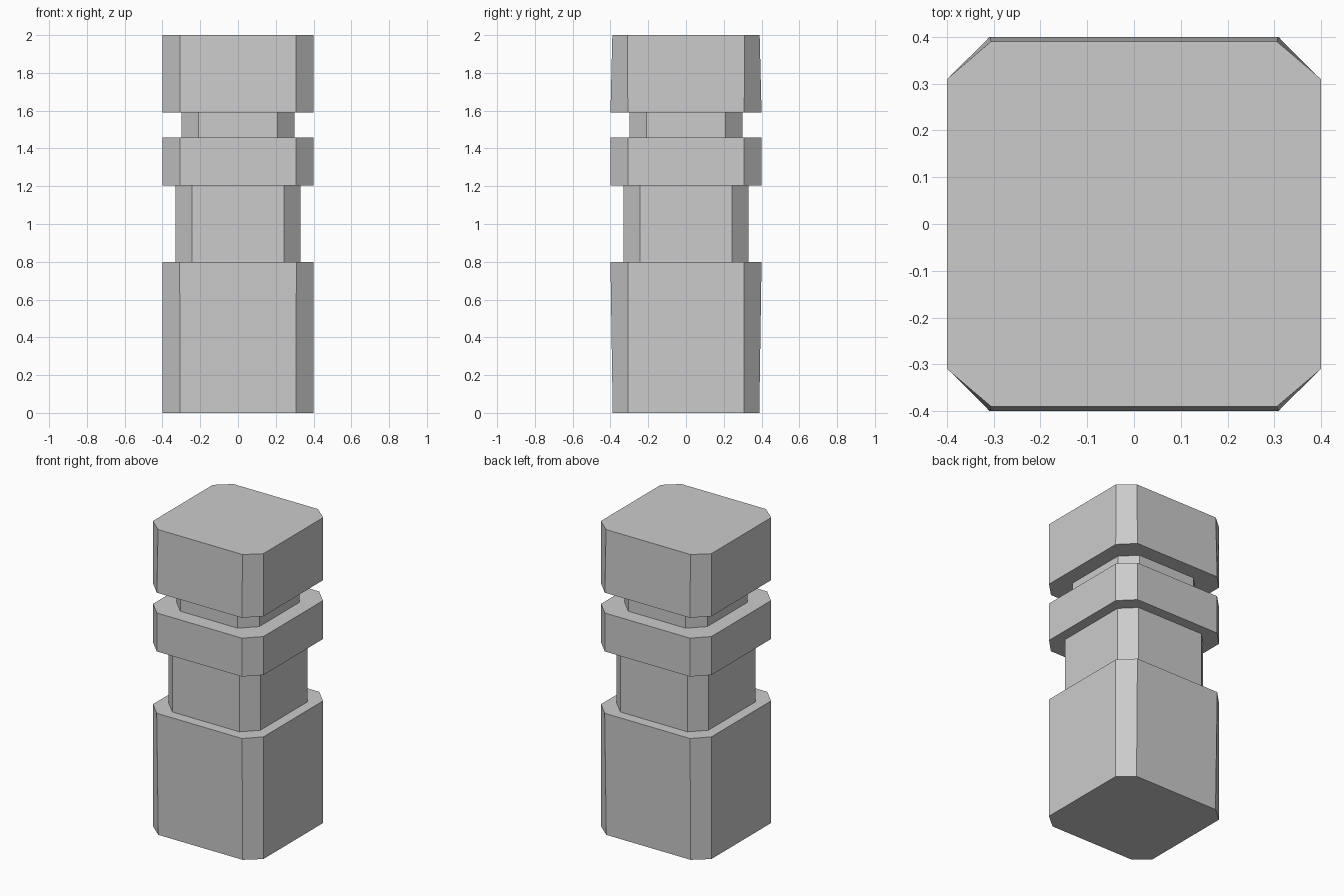
import bpy
import bmesh

if "Cube" in bpy.data.objects:
    bpy.data.objects.remove(bpy.data.objects["Cube"])

# Stacked outline: height, half width x, half depth y, flat half x, flat half y
PROFILE = [
    (0.00, 0.40, 0.388, 0.306, 0.308),
    (0.80, 0.40, 0.40, 0.309, 0.308),
    (0.80, 0.332, 0.332, 0.243, 0.243),
    (1.205, 0.332, 0.332, 0.243, 0.243),
    (1.205, 0.40, 0.40, 0.308, 0.308),
    (1.457, 0.40, 0.40, 0.308, 0.308),
    (1.457, 0.30, 0.30, 0.208, 0.208),
    (1.59, 0.30, 0.30, 0.208, 0.208),
    (1.59, 0.40, 0.40, 0.308, 0.308),
    (2.00, 0.40, 0.39, 0.306, 0.31),
]


def ring(bm, z, x, y, fx, fy):
    """Square outline with cut corners."""
    pts = [(fx, -y), (x, -fy), (x, fy), (fx, y),
           (-fx, y), (-x, fy), (-x, -fy), (-fx, -y)]
    return [bm.verts.new((px, py, z)) for px, py in pts]


# Grooved post: one closed skin through all the outlines
bm = bmesh.new()
rings = [ring(bm, *row) for row in PROFILE]
for low, high in zip(rings, rings[1:]):
    for i in range(8):
        j = (i + 1) % 8
        bm.faces.new((low[i], low[j], high[j], high[i]))
bm.faces.new(rings[0][::-1])
bm.faces.new(rings[-1])
bmesh.ops.recalc_face_normals(bm, faces=bm.faces)

mesh = bpy.data.meshes.new("grooved_post")
bm.to_mesh(mesh)
bm.free()
post = bpy.data.objects.new("grooved_post", mesh)
bpy.context.collection.objects.link(post)
